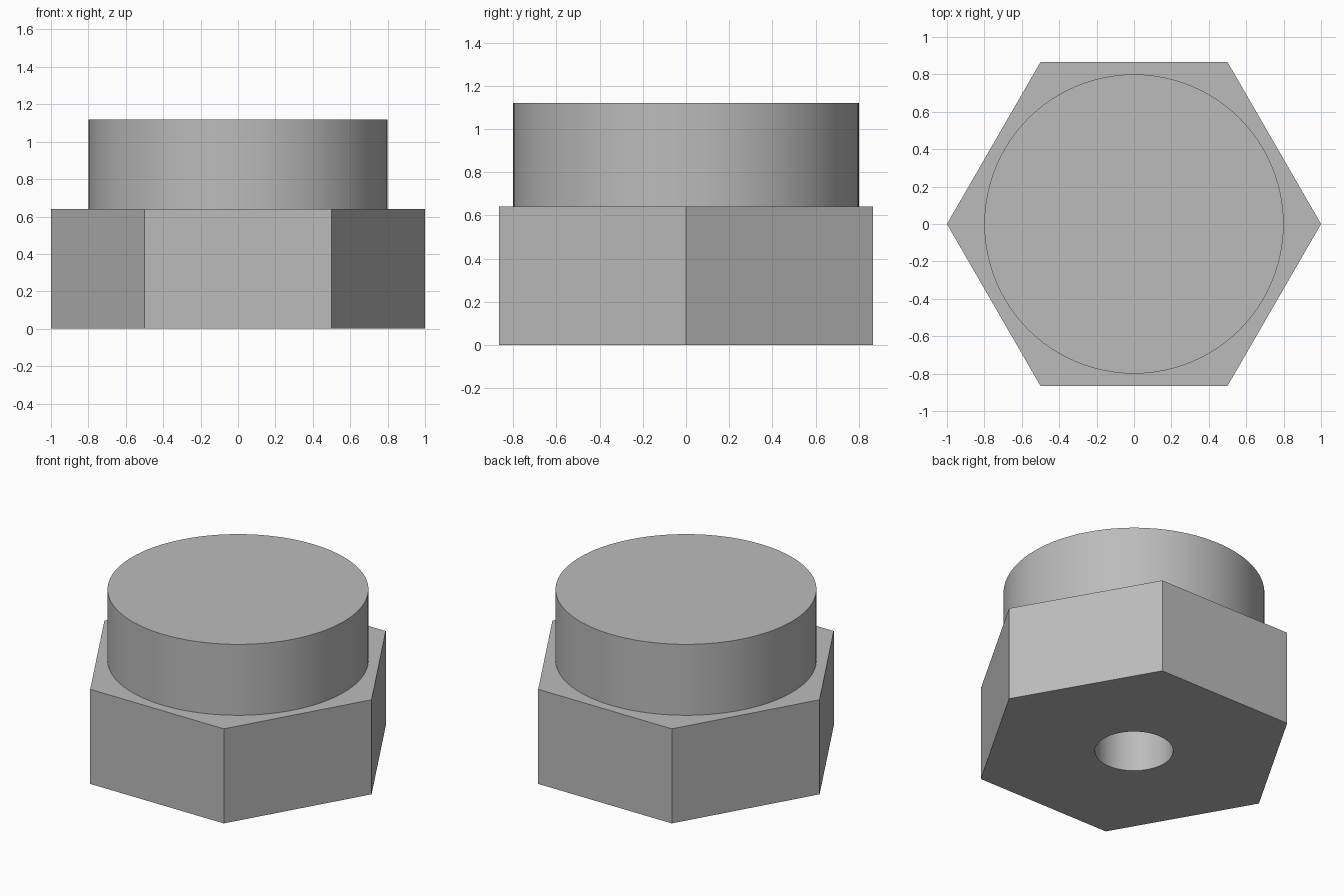
import bpy
import math

cube = bpy.data.objects.get("Cube")
if cube:
    bpy.data.objects.remove(cube, do_unlink=True)

HEX_HEIGHT = 0.64
TOTAL_HEIGHT = 1.12
HOLE_DEPTH = 0.64

grey = bpy.data.materials.new("plain grey")
grey.use_nodes = True
grey.diffuse_color = (0.5, 0.5, 0.5, 1)
grey.node_tree.nodes["Principled BSDF"].inputs["Base Color"].default_value = grey.diffuse_color


def prism(name, sides, radius, bottom, top):
    """Upright prism with its first corner on +x."""
    ring = [(radius * math.cos(math.tau * i / sides),
             radius * math.sin(math.tau * i / sides)) for i in range(sides)]
    verts = [(x, y, z) for z in (bottom, top) for x, y in ring]
    faces = [(i, (i + 1) % sides, (i + 1) % sides + sides, i + sides)
             for i in range(sides)]
    faces += [tuple(reversed(range(sides))), tuple(range(sides, 2 * sides))]
    mesh = bpy.data.meshes.new(name)
    mesh.from_pydata(verts, [], faces)
    mesh.materials.append(grey)
    obj = bpy.data.objects.new(name, mesh)
    bpy.context.collection.objects.link(obj)
    return obj


def combine(body, tool, operation):
    """Apply a boolean and discard its tool."""
    tool.hide_render = True
    mod = body.modifiers.new(operation.lower(), 'BOOLEAN')
    mod.operation, mod.solver, mod.object = operation, 'EXACT', tool
    bpy.context.view_layer.objects.active = body
    bpy.ops.object.modifier_apply(modifier=mod.name)
    bpy.data.objects.remove(tool, do_unlink=True)


# Hexagonal body with a round collar rising out of it
body = prism("hex_body_with_collar", 6, 1, 0, HEX_HEIGHT)
collar = prism("collar", 96, 0.8, HEX_HEIGHT / 2, TOTAL_HEIGHT)
combine(body, collar, 'UNION')

# Blind hole in the underside
hole = prism("hole_cutter", 64, 0.24, -0.1, HOLE_DEPTH)
combine(body, hole, 'DIFFERENCE')

# Smooth round walls, crisp rims and corners
bpy.ops.object.select_all(action='DESELECT')
body.select_set(True)
bpy.context.view_layer.objects.active = body
bpy.ops.object.shade_smooth_by_angle(angle=math.radians(30))
